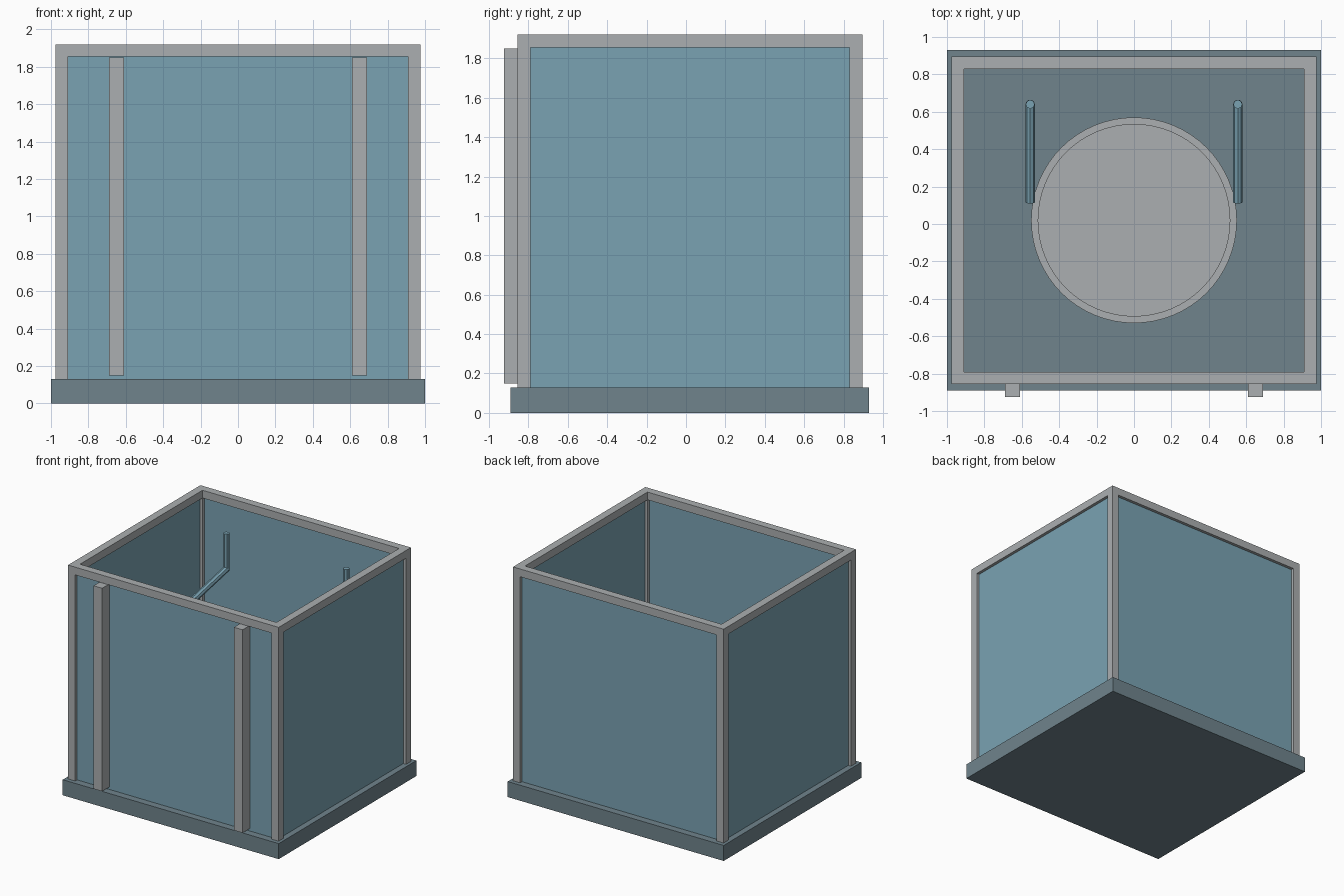
import bpy
import bmesh
from math import pi
from mathutils import Vector

cube = bpy.data.objects.get("Cube")
if cube:
    bpy.data.objects.remove(cube, do_unlink=True)


def material(name, rgb):
    m = bpy.data.materials.new(name)
    m.use_nodes = True
    m.diffuse_color = (*rgb, 1)
    m.node_tree.nodes["Principled BSDF"].inputs["Base Color"].default_value = (*rgb, 1)
    return m


GREY = material("light grey metal", (0.41, 0.43, 0.44))
SLATE = material("slate base", (0.16, 0.23, 0.265))
BLUE = material("blue glass", (0.195, 0.365, 0.45))


def finish(name, bm, mat):
    mesh = bpy.data.meshes.new(name)
    bm.to_mesh(mesh)
    bm.free()
    mesh.materials.append(mat)
    obj = bpy.data.objects.new(name, mesh)
    bpy.context.collection.objects.link(obj)
    return obj


def box(name, lo, hi, mat):
    lo, hi = Vector(lo), Vector(hi)
    bm = bmesh.new()
    bmesh.ops.create_cube(bm, size=1)
    bmesh.ops.scale(bm, vec=hi - lo, verts=bm.verts)
    bmesh.ops.translate(bm, vec=(lo + hi) / 2, verts=bm.verts)
    return finish(name, bm, mat)


def rod(name, a, b, radius, sides, mat):
    a, b = Vector(a), Vector(b)
    bm = bmesh.new()
    bmesh.ops.create_cone(bm, cap_ends=True, segments=sides, radius1=radius,
                          radius2=radius, depth=(b - a).length)
    turn = Vector((0, 0, 1)).rotation_difference(b - a)
    bmesh.ops.rotate(bm, matrix=turn.to_matrix(), verts=bm.verts)
    bmesh.ops.translate(bm, vec=(a + b) / 2, verts=bm.verts)
    return finish(name, bm, mat)


FLOOR, TOP, BAR = 0.13, 1.92, 0.065
X, FRONT, BACK = 0.975, -0.855, 0.895
MID = (FRONT + BACK) / 2
UNDER = TOP - BAR

# Base slab
box("base", (-1, -0.89, 0), (1, 0.93, FLOOR), SLATE)

# Frame: top beams front and back, with glass set in the middle of each beam
for side, y in (("front", FRONT), ("back", BACK - BAR)):
    box(side + "_beam", (-X, y, UNDER), (X, y + BAR, TOP), GREY)
    box(side + "_glass", (BAR - X, y + 0.025, FLOOR), (X - BAR, y + 0.04, UNDER), BLUE)

for side, s in (("left", 1), ("right", -1)):
    # Side beams, corner posts and side glass
    x0, x1 = sorted((s * X, s * (X - BAR)))
    box(side + "_beam", (x0, FRONT + BAR, UNDER), (x1, BACK - BAR, TOP), GREY)
    for end, y in (("front", FRONT), ("back", BACK - BAR)):
        box(f"{end}_{side}_post", (x0, y, FLOOR), (x1, y + BAR, UNDER), GREY)
    box(side + "_glass", (x0 + 0.025, FRONT + BAR, FLOOR),
        (x1 - 0.025, BACK - BAR, UNDER), BLUE)

    # Upright rail on the front
    box(side + "_front_rail", (s * 0.65 - 0.04, -0.925, 0.15),
        (s * 0.65 + 0.04, FRONT + 0.03, 1.85), GREY)

    # Bent arm inside: sloping tube, elbow joint and upright tube
    x = s * 0.555
    elbow = Vector((x, 0.64, 1.43))
    rod(side + "_lower_arm", (x, 0.115, 1.32), elbow, 0.026, 8, BLUE)
    rod(side + "_upper_arm", elbow, (x, 0.64, 1.73), 0.024, 8, BLUE)
    bm = bmesh.new()
    bmesh.ops.create_icosphere(bm, subdivisions=1, radius=0.028)
    bmesh.ops.translate(bm, vec=elbow, verts=bm.verts)
    finish(side + "_elbow", bm, BLUE)

# Round stepped platform on the floor
for name, r, z0, z1 in (("platform", 0.55, FLOOR, 0.2), ("platform_top", 0.515, 0.2, 0.22)):
    disc = rod(name, (0, MID, z0), (0, MID, z1), r, 64, GREY)
    bpy.ops.object.select_all(action="DESELECT")
    disc.select_set(True)
    bpy.context.view_layer.objects.active = disc
    bpy.ops.object.shade_smooth_by_angle(angle=pi / 6)
